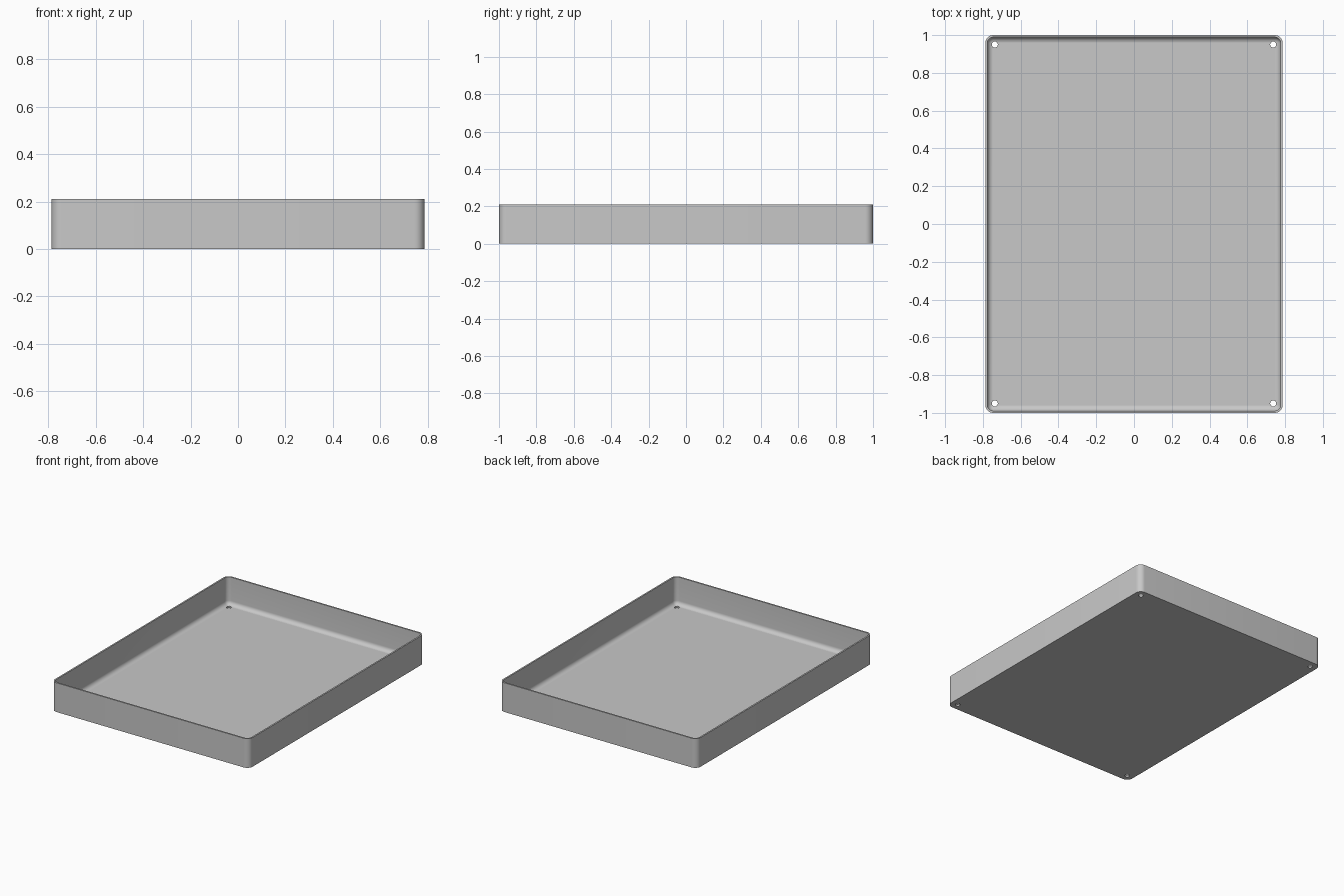
import bpy, bmesh
from math import sin, cos, pi, radians

cube = bpy.data.objects.get("Cube")
if cube:
    bpy.data.objects.remove(cube, do_unlink=True)

HALF_X, HALF_Y, HEIGHT = 0.787, 1.0, 0.21
CORNER, WALL, FLOOR, FILLET = 0.042, 0.011, 0.011, 0.03
STEPS = 8

grey = bpy.data.materials.new("light grey")
grey.use_nodes = True
colour = (0.58, 0.58, 0.58, 1)
grey.diffuse_color = colour
grey.node_tree.nodes["Principled BSDF"].inputs["Base Color"].default_value = colour


def ring(bm, inset, z):
    """Rounded rectangle of vertices, moved inwards by inset."""
    r = CORNER - inset
    cx, cy = HALF_X - CORNER, HALF_Y - CORNER
    verts = []
    for quarter, (sx, sy) in enumerate([(1, 1), (-1, 1), (-1, -1), (1, -1)]):
        for i in range(STEPS + 1):
            a = (quarter + i / STEPS) * pi / 2
            verts.append(bm.verts.new((sx * cx + r * cos(a), sy * cy + r * sin(a), z)))
    return verts


# Tray shell: outside wall, rim, inside wall, rounded inner foot, floor
profile = [(0, 0), (0, HEIGHT), (WALL, HEIGHT)]
for i in range(STEPS + 1):
    a = i / STEPS * pi / 2
    profile.append((WALL + FILLET * (1 - cos(a)), FLOOR + FILLET * (1 - sin(a))))

bm = bmesh.new()
rings = [ring(bm, inset, z) for inset, z in profile]
for low, high in zip(rings, rings[1:]):
    for i in range(len(low)):
        j = (i + 1) % len(low)
        bm.faces.new((low[i], low[j], high[j], high[i]))
bm.faces.new(rings[0][::-1])
bm.faces.new(rings[-1])
bmesh.ops.recalc_face_normals(bm, faces=bm.faces)
mesh = bpy.data.meshes.new("tray")
bm.to_mesh(mesh)
bm.free()
tray = bpy.data.objects.new("tray", mesh)
bpy.context.collection.objects.link(tray)
mesh.materials.append(grey)

# Screw holes through the floor corners
for sx in (-1, 1):
    for sy in (-1, 1):
        bpy.ops.mesh.primitive_cylinder_add(vertices=32, radius=0.016, depth=0.1,
                                            location=(sx * 0.737, sy * 0.95, 0))
        cutter = bpy.context.object
        cutter.name = "hole_cutter"
        cutter.hide_render = True
        cutter.data.materials.append(grey)
        bpy.ops.object.select_all(action='DESELECT')
        tray.select_set(True)
        bpy.context.view_layer.objects.active = tray
        cut = tray.modifiers.new("screw_hole", 'BOOLEAN')
        cut.object = cutter
        cut.solver = 'EXACT'
        bpy.ops.object.modifier_apply(modifier=cut.name)
        bpy.data.objects.remove(cutter, do_unlink=True)

bpy.ops.object.shade_smooth_by_angle(angle=radians(30))
